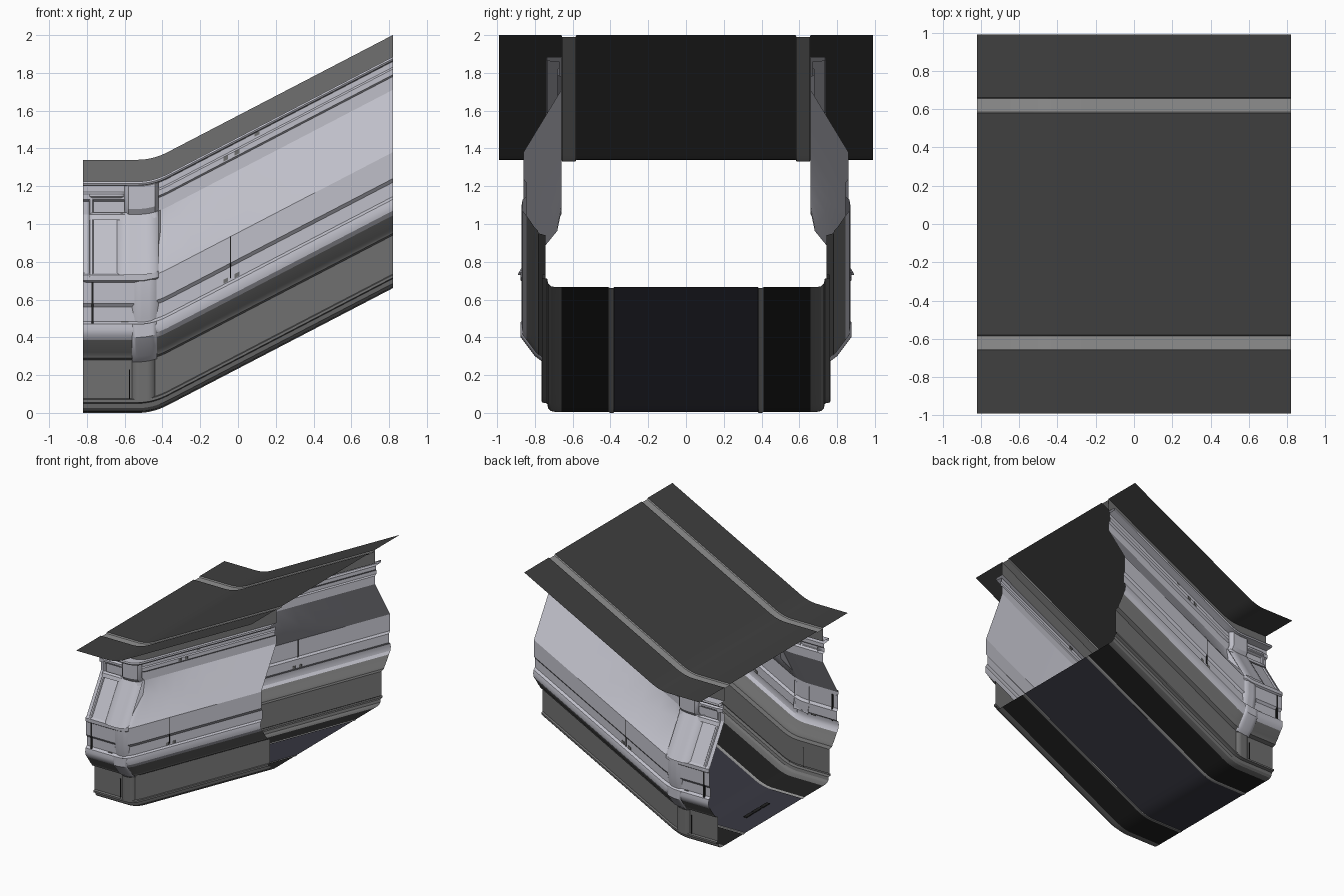
import bpy, bmesh, math

if "Cube" in bpy.data.objects:
    bpy.data.objects.remove(bpy.data.objects["Cube"])

END, BEND0, BEND1, SLOPE = 0.82, -0.53, -0.37, 0.52


def mat(name, *c):
    m = bpy.data.materials.new(name)
    m.diffuse_color = (*c, 1)
    m.use_nodes = True
    m.node_tree.nodes["Principled BSDF"].inputs["Base Color"].default_value = m.diffuse_color
    return m


LIGHT = mat("light_panel", 0.52, 0.52, 0.58)
GREY = mat("mid_grey", 0.16, 0.16, 0.16)
STRIP = mat("strip_grey", 0.28, 0.28, 0.28)
DARK = mat("dark_grey", 0.05, 0.05, 0.05)
FLOOR = mat("floor_blue_grey", 0.04, 0.04, 0.055)
BLACK = mat("black", 0.015, 0.015, 0.015)


def rise(x):
    """Ramp height: flat landing, rounded bend, straight slope."""
    if x <= BEND0:
        return 0.0
    if x >= BEND1:
        return SLOPE * (x - (BEND0 + BEND1) / 2)
    return SLOPE * (x - BEND0) ** 2 / (2 * (BEND1 - BEND0))


BENDS = [BEND0 + (BEND1 - BEND0) * i / 8 for i in range(9)]
FULL = [-END] + BENDS + [-0.25, -0.1, 0.05, 0.2, 0.5, END]


def finish(bm, name, m):
    bmesh.ops.recalc_face_normals(bm, faces=bm.faces)
    me = bpy.data.meshes.new(name)
    bm.to_mesh(me)
    bm.free()
    me.materials.append(m)
    ob = bpy.data.objects.new(name, me)
    bpy.context.collection.objects.link(ob)
    bpy.ops.object.select_all(action='DESELECT')
    ob.select_set(True)
    bpy.context.view_layer.objects.active = ob
    bpy.ops.object.shade_smooth_by_angle(angle=math.radians(30))


def sweep(name, prof, m, xs=FULL, mirror=True):
    """Run a (y, z) profile along the ramp, on both sides."""
    bm = bmesh.new()
    for s in ((1, -1) if mirror else (1,)):
        rows = []
        for x in xs:
            pts = prof(x) if callable(prof) else prof
            rows.append([bm.verts.new((x, s * y, z + rise(x))) for y, z in pts])
        for a, b in zip(rows, rows[1:]):
            for i in range(len(a) - 1):
                bm.faces.new((a[i], a[i + 1], b[i + 1], b[i]))
    finish(bm, name, m)


def rib(name, pts, x0, x1, d, m, soft=0.02, n=6):
    """Raised band standing d proud of a wall profile, with rounded sides."""
    w = x1 - x0
    def edge(x):
        return d * min(1, max(0, min(x - x0, x1 - x) / soft)) ** 0.5
    xs = [x0, x0 + soft / 3] + [x0 + soft + (w - 2 * soft) * i / n for i in range(n + 1)] + [x1 - soft / 3, x1]
    sweep(name, lambda x: [(y + edge(x), z) for y, z in pts], m, xs)


def boxes(name, items, m, sides=(1, -1)):
    """Small blocks (x, y, z, sx, sy, sz) following the ramp."""
    bm = bmesh.new()
    for x, y, z, sx, sy, sz in items:
        for s in sides:
            for v in bmesh.ops.create_cube(bm, size=1)['verts']:
                vx = x + v.co.x * sx
                v.co = (vx, s * (y + v.co.y * sy), z + v.co.z * sz + rise(vx))
    finish(bm, name, m)


# Roof
sweep("roof_center", [(-0.58, 1.34), (0.58, 1.34)], DARK, mirror=False)
sweep("roof_strip", [(0.58, 1.34), (0.585, 1.33), (0.655, 1.33), (0.66, 1.34)], STRIP)
sweep("roof_wing", [(0.66, 1.34), (0.99, 1.34)], DARK)

# Upper wall and ledge
sweep("upper_wall", [(0.66, 1.34), (0.66, 1.225)], GREY)
sweep("upper_ledge", [(0.66, 1.225), (0.735, 1.225), (0.74, 1.215), (0.735, 1.205), (0.67, 1.2),
                      (0.67, 1.17), (0.68, 1.16), (0.68, 1.13), (0.66, 1.12), (0.66, 1.05)], LIGHT)


# Sloping side panel with a recess that fades out up the ramp
def panel(x):
    t = max(0, min(1, (0.2 - x) / 0.57)) if x > -0.42 else 0
    z = 0.80 + 0.14 * t
    y = 0.86 - 0.2 * (z - 0.72) / 0.33 - 0.045 * t
    return [(0.66, 1.05), (y, z), (0.86, 0.72)]


sweep("side_panel", panel, LIGHT)

# Lower wall mouldings
sweep("lower_wall", [(0.86, 0.72), (0.86, 0.58), (0.845, 0.56), (0.845, 0.485), (0.865, 0.47),
                     (0.87, 0.44), (0.865, 0.41), (0.845, 0.385)], LIGHT)
sweep("lower_moulding", [(0.845, 0.385), (0.80, 0.32), (0.785, 0.305), (0.78, 0.29), (0.745, 0.28)], GREY)

# Base skirt and floor
sweep("base_skirt", [(0.745, 0.28), (0.745, 0.075), (0.762, 0.07), (0.762, 0.055), (0.735, 0.05),
                     (0.73, 0.025), (0.715, 0.01), (0.69, 0.005), (0.66, 0.005)], GREY)
sweep("floor_side", [(0.66, 0.005), (0.41, 0.005)], BLACK)
sweep("floor_seam", [(0.41, 0.005), (0.40, 0.0), (0.385, 0.0), (0.38, 0.005)], STRIP)
sweep("floor_center", [(-0.38, 0.005), (0.38, 0.005)], FLOOR, mirror=False)

# Corner pillar, its collars and foot
SLANT = [(0.66, 1.06), (0.86, 0.73)]
rib("corner_pillar", SLANT, -0.64, -0.42, 0.03, LIGHT, 0.05)
rib("pillar_head", [(0.66, 1.22), (0.68, 1.2), (0.68, 1.08), (0.66, 1.05)], -0.6, -0.42, 0.035, LIGHT)
rib("pillar_collar", [(0.845, 0.74), (0.865, 0.73), (0.865, 0.70), (0.85, 0.69)], -0.82, -0.42, 0.01, LIGHT)
rib("pillar_foot", [(0.85, 0.70), (0.85, 0.58), (0.835, 0.5), (0.83, 0.47)], -0.56, -0.42, 0.02, LIGHT, 0.04)
rib("moulding_block", [(0.865, 0.47), (0.865, 0.40), (0.79, 0.30), (0.75, 0.27)], -0.56, -0.43, 0.01, LIGHT)
rib("base_post", [(0.745, 0.27), (0.745, 0.06)], -0.56, -0.44, 0.02, GREY, 0.03)

# Frame around the landing panel
rib("landing_frame_side", [(0.665, 1.16), (0.665, 1.05), (0.865, 0.72)], -0.79, -0.765, 0.012, LIGHT, 0.006, 2)
rib("landing_frame_top", [(0.665, 1.17), (0.675, 1.16), (0.675, 1.145), (0.665, 1.135)], -0.79, -0.6, 0.012, LIGHT)
rib("landing_sill", [(0.66, 1.06), (0.68, 1.05), (0.69, 1.02), (0.675, 1.02)], -0.79, -0.42, 0.015, LIGHT)

# Seams, vents and floor slots
boxes("wall_seam", [(-0.04, 0.858, 0.61, 0.006, 0.01, 0.22), (-0.77, 0.855, 0.58, 0.012, 0.012, 0.22),
                    (-0.575, 0.748, 0.15, 0.006, 0.01, 0.16)], BLACK)
boxes("wall_vents", [(x, 0.845, 0.50, 0.025, 0.012, 0.022) for x in (-0.065, -0.005)]
      + [(x, 0.68, 1.148, 0.025, 0.012, 0.022) for x in (-0.065, -0.005)]
      + [(0.1, 0.665, 1.19, 0.025, 0.012, 0.015), (-0.6, 0.845, 0.48, 0.04, 0.012, 0.012)], GREY)
boxes("floor_slots", [(-0.66, y, 0.009, 0.03, 0.09, 0.006) for y in (-0.11, 0, 0.11)], BLACK, (1,))
